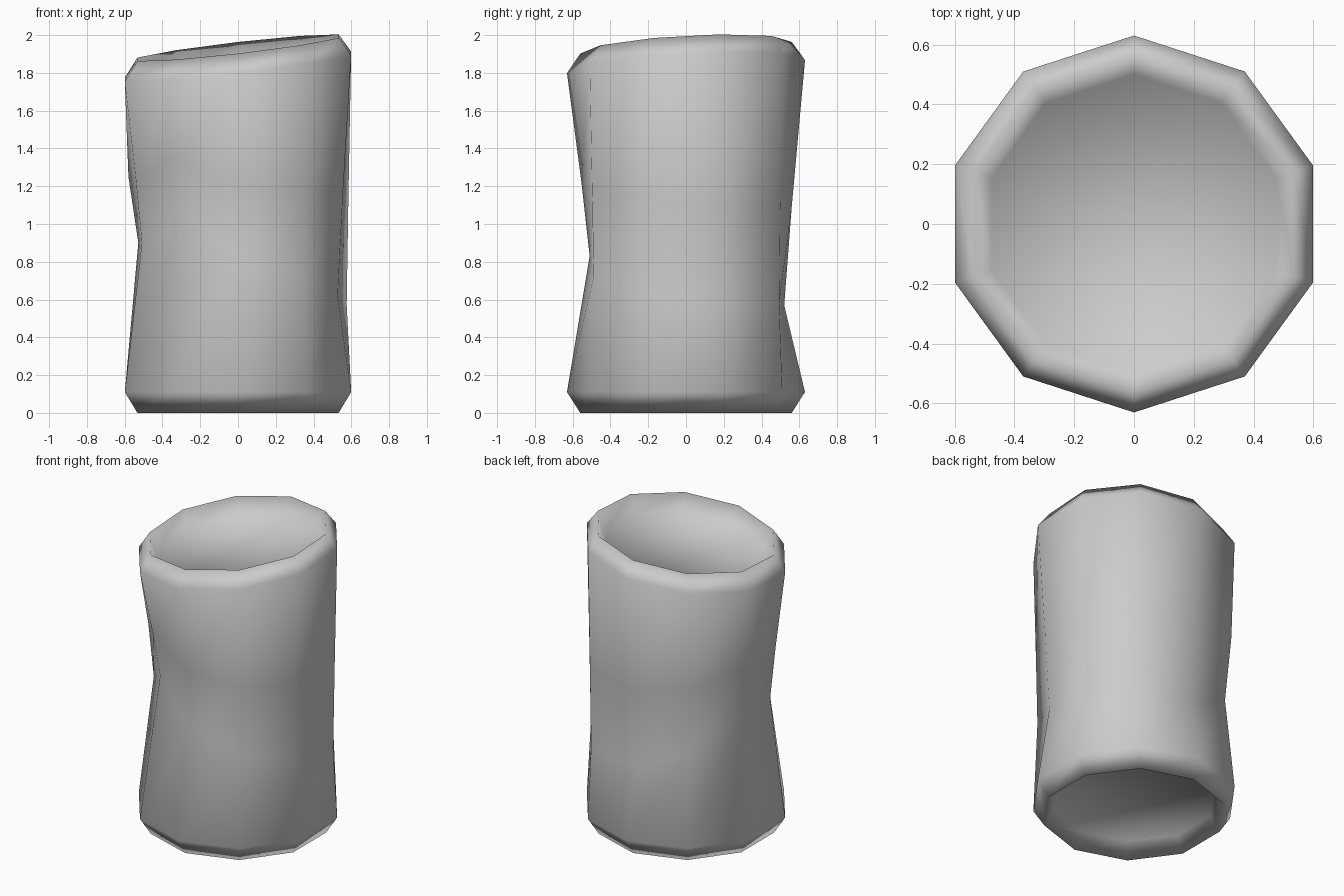
import bpy, bmesh, math

if "Cube" in bpy.data.objects:
    bpy.data.objects.remove(bpy.data.objects["Cube"])

SIDES = 10
# Dented waist: radius and height for each corner, counter-clockwise from the back
WAIST_R = [0.52, 0.57, 0.555, 0.535, 0.50, 0.51, 0.605, 0.555, 0.605, 0.61]
WAIST_Z = [0.57, 0.72, 0.90, 0.90, 1.05, 0.83, 0.72, 0.62, 0.57, 0.58]


def direction(k):
    a = math.radians(90 + 360 / SIDES * k)
    return math.cos(a), math.sin(a)


def slanted(k, r, z):
    """Height on the slanted top plane."""
    x, y = direction(k)
    return z + r * (0.115 * x + 0.055 * y)


bm = bmesh.new()


def ring(radius, height):
    verts = []
    for k in range(SIDES):
        r, (x, y) = radius(k), direction(k)
        verts.append(bm.verts.new((r * x, r * y, height(k))))
    return verts


def mid_radius(k):
    if k in (1, 2):  # bulge above the left rear dent
        return 0.61
    return WAIST_R[k] + (0.63 - WAIST_R[k]) * 0.36


def mid_height(k):
    return WAIST_Z[k] + (slanted(k, 0.63, 1.835) - WAIST_Z[k]) * 0.4


rings = [
    # shallow underside recess
    ring(lambda k: 0.50, lambda k: 0.10),
    # foot
    ring(lambda k: 0.56, lambda k: 0.0),
    ring(lambda k: 0.63, lambda k: 0.11),
    # dented body
    ring(lambda k: WAIST_R[k], lambda k: WAIST_Z[k]),
    ring(mid_radius, mid_height),
    # slanted rounded lip
    ring(lambda k: 0.63, lambda k: slanted(k, 0.63, 1.833)),
    ring(lambda k: 0.56, lambda k: slanted(k, 0.56, 1.933)),
    # shallow top recess
    ring(lambda k: 0.50, lambda k: slanted(k, 0.50, 1.833)),
]
for lower, upper in zip(rings, rings[1:]):
    for k in range(SIDES):
        n = (k + 1) % SIDES
        bm.faces.new((lower[k], lower[n], upper[n], upper[k]))
bm.faces.new(rings[-1])
bm.faces.new(list(reversed(rings[0])))
bmesh.ops.recalc_face_normals(bm, faces=bm.faces[:])
for f in bm.faces:
    f.smooth = True

mesh = bpy.data.meshes.new("hollow_stump")
bm.to_mesh(mesh)
bm.free()
stump = bpy.data.objects.new("hollow_stump", mesh)
bpy.context.collection.objects.link(stump)
